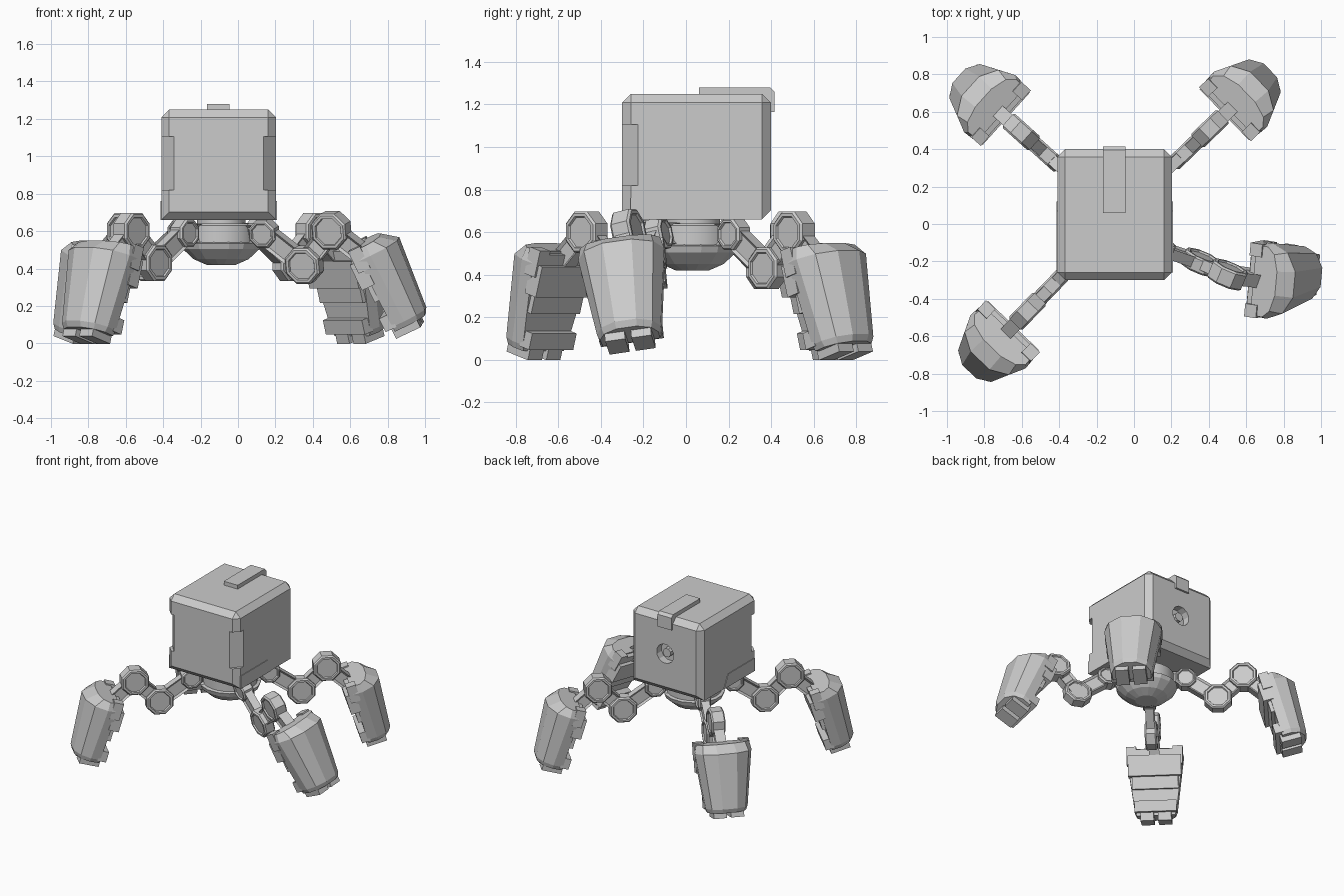
import bpy, bmesh, math
from mathutils import Matrix, Vector

if "Cube" in bpy.data.objects:
    bpy.data.objects.remove(bpy.data.objects["Cube"])

grey = bpy.data.materials.new("plain_grey")
grey.use_nodes = True
colour = (0.6, 0.6, 0.6, 1)
grey.diffuse_color = colour
grey.node_tree.nodes["Principled BSDF"].inputs["Base Color"].default_value = colour

HUB = Vector((-0.09, 0.03, 0))
MID = -0.1035


def finish(name, bm, matrix=Matrix()):
    bmesh.ops.recalc_face_normals(bm, faces=bm.faces)
    mesh = bpy.data.meshes.new(name)
    bm.to_mesh(mesh)
    bm.free()
    mesh.materials.append(grey)
    ob = bpy.data.objects.new(name, mesh)
    bpy.context.collection.objects.link(ob)
    ob.matrix_world = matrix
    return ob


def box(name, low, high, matrix=Matrix(), panels=0):
    low, high = Vector(low), Vector(high)
    bm = bmesh.new()
    bmesh.ops.create_cube(bm, size=1)
    for v in bm.verts:
        v.co = (low + high) / 2 + v.co * (high - low)
    if panels:
        bm.normal_update()
        sides = [f for f in bm.faces if abs(f.normal.x) > 0.9]
        bmesh.ops.inset_individual(bm, faces=sides, thickness=panels, depth=-0.012)
    return finish(name, bm, matrix)


def loft(name, rings, matrix=Matrix()):
    bm = bmesh.new()
    loops = [[bm.verts.new(p) for p in ring] for ring in rings]
    for a, b in zip(loops, loops[1:]):
        for i in range(len(a)):
            j = (i + 1) % len(a)
            bm.faces.new((a[i], a[j], b[j], b[i]))
    bm.faces.new(loops[0])
    bm.faces.new(loops[-1])
    return finish(name, bm, matrix)


def turned(name, profile, sides, matrix=Matrix()):
    rings = [[(r * math.cos(a), r * math.sin(a), z)
              for a in [math.tau * (i + 0.5) / sides for i in range(sides)]] for r, z in profile]
    return loft(name, rings, matrix)


def smooth(ob):
    bpy.ops.object.select_all(action='DESELECT')
    ob.select_set(True)
    bpy.context.view_layer.objects.active = ob
    bpy.ops.object.shade_smooth_by_angle(angle=math.radians(30))


def frame(origin, along, side):
    y = along.normalized()
    x = (side - y * side.dot(y)).normalized()
    m = Matrix((x, y, x.cross(y))).transposed().to_4x4()
    m.translation = origin
    return m


def link(name, a, b, side, width, height):
    box(name, (-width / 2, 0, -height / 2), (width / 2, (b - a).length, height / 2),
        frame(a, b - a, side), panels=0.02)


def joint(name, centre, side, radius, width):
    # octagonal pivot with a dished cap on both ends
    h, rim, dish = width / 2, radius * 0.76, 0.01
    profile = [(rim - 0.005, dish - h), (rim, -h), (radius - 0.01, -h), (radius, 0.01 - h),
               (radius, h - 0.01), (radius - 0.01, h), (rim, h), (rim - 0.005, h - dish)]
    along = Vector((0, 0, 1)).cross(side)
    turned(name, profile, 8, frame(centre, along, side) @ Matrix.Rotation(math.pi / 2, 4, 'Y'))


def foot(name, m):
    # tapered shell, faceted outward and flat toward the body
    half = [(0.20, -0.07), (0.205, 0.0), (0.165, 0.09), (0.07, 0.145)]
    outline = half + [(-x, y) for x, y in reversed(half)]
    rings = []
    for z, sx, sy in ((0, 0.93, 0.45), (-0.06, 1, 1), (-0.46, 0.74, 0.78), (-0.49, 0.68, 0.66)):
        rings.append([(x * sx, y * sy if y > 0 else y, z) for x, y in outline])
    loft(name + "_shell", rings, m)
    # stepped plates on the inner side
    box(name + "_upper_plate", (-0.19, -0.125, -0.21), (0.19, -0.05, -0.06), m)
    box(name + "_top_plate", (-0.13, -0.10, -0.08), (0.13, 0.0, -0.01), m)
    box(name + "_middle_plate", (-0.165, -0.095, -0.30), (0.165, -0.05, -0.2), m)
    box(name + "_lower_plate", (-0.15, -0.115, -0.47), (0.15, -0.05, -0.39), m)
    for s, label in ((-1, "a"), (1, "b")):
        x0, x1 = sorted((s * 0.015, s * 0.11))
        box(name + "_toe_" + label, (x0, -0.085, -0.53), (x1, 0.06, -0.46), m)
        x0, x1 = sorted((s * 0.13, s * 0.20))
        box(name + "_tab_" + label, (x0, -0.10, -0.12), (x1, -0.03, 0.01), m)


def leg(name, hip, knee, ankle, side, foot_matrix):
    root = HUB + Vector((0, 0, 0.585))
    link(name + "_hip_link", root, hip, side, 0.065, 0.10)
    link(name + "_thigh", hip, knee, side, 0.06, 0.11)
    link(name + "_shin", knee, ankle, side, 0.06, 0.11)
    joint(name + "_hip", hip, side, 0.08, 0.09)
    joint(name + "_knee", knee, side, 0.105, 0.085)
    joint(name + "_ankle", ankle, side, 0.105, 0.10)
    link(name + "_foot_link", ankle, foot_matrix @ Vector((0, -0.04, -0.1)), side, 0.075, 0.10)
    foot(name + "_foot", foot_matrix)


def foot_frame(origin, azimuth, tilt, roll=0):
    return (Matrix.Translation(origin) @ Matrix.Rotation(math.radians(azimuth - 90), 4, 'Z')
            @ Matrix.Rotation(math.radians(tilt), 4, 'X')
            @ Matrix.Rotation(math.radians(roll), 4, 'Y'))


# three evenly posed legs
for name, azimuth in (("back_right_leg", 138), ("back_left_leg", 44), ("front_right_leg", 226)):
    a = math.radians(azimuth)
    out = Vector((math.cos(a), math.sin(a), 0))

    def at(r, z):
        return HUB + out * r + Vector((0, 0, z))

    leg(name, at(0.28, 0.59), at(0.51, 0.43), at(0.69, 0.60),
        out.cross(Vector((0, 0, 1))), foot_frame(at(0.90, 0.53), azimuth, 16.5))

# one leg swung forward with a twist
leg("front_left_leg", Vector((0.14, -0.13, 0.59)), Vector((0.355, -0.205, 0.42)),
    Vector((0.50, -0.27, 0.605)), Vector((-0.38, -0.90, -0.22)),
    foot_frame((0.70, -0.31, 0.55), -9, 25, 9))

# hub under the body
hub = Matrix.Translation(HUB)
turned("hub_dome", [(0.08, 0.42), (0.15, 0.45), (0.21, 0.505), (0.22, 0.535), (0.15, 0.55)], 16, hub)
smooth(turned("hub_ring", [(0.18, 0.53), (0.195, 0.54), (0.195, 0.63), (0.18, 0.64)], 24, hub))
smooth(turned("neck", [(0.13, 0.62), (0.13, 0.69)], 24, hub))

# body: chamfered block, with its lower side edges left square
bm = bmesh.new()
bmesh.ops.create_cube(bm, size=1)
for v in bm.verts:
    v.co = Vector((MID, 0.05, 0.955)) + v.co * Vector((0.613, 0.70, 0.59))
chamfered = []
for e in bm.edges:
    a, b = (v.co for v in e.verts)
    if not (abs(a.y - b.y) > 0.1 and a.z < 0.9):
        chamfered.append(e)
bmesh.ops.bevel(bm, geom=chamfered, offset=0.042, segments=1, affect='EDGES')
body = finish("body", bm)

# cut the round back socket and the notches in the two front corners
socket_place = Matrix.Translation((-0.10, 0.40, 0.96)) @ Matrix.Rotation(-math.pi / 2, 4, 'X')
cutters = [turned("socket_cutter", [(0.075, -0.06), (0.075, 0.05)], 12, socket_place)]
for s in (-1, 1):
    corner = ((MID + s * 0.235, -0.305), (MID + s * 0.315, -0.215), (MID + s * 0.4, -0.4))
    cutters.append(loft("corner_cutter", [[(x, y, z) for x, y in corner] for z in (0.82, 1.105)]))
for cutter in cutters:
    cutter.hide_render = True
    cut = body.modifiers.new("cut", 'BOOLEAN')
    cut.operation, cut.object, cut.solver = 'DIFFERENCE', cutter, 'EXACT'
    bpy.context.view_layer.objects.active = body
    bpy.ops.object.modifier_apply(modifier=cut.name)
    bpy.data.objects.remove(cutter)
turned("socket_pin", [(0.035, -0.07), (0.035, -0.02)], 8, socket_place)

# strap folded over the back edge
fold = ((0.06, 1.24), (0.06, 1.28), (0.395, 1.28), (0.415, 1.26),
        (0.415, 1.165), (0.37, 1.165), (0.37, 1.24))
loft("strap", [[(x, y, z) for y, z in fold] for x in (-0.165, -0.045)])

# thin skirts low on both sides
skirt = ((-0.26, 0.66), (0.12, 0.66), (0.07, 0.76), (-0.26, 0.76))
for s, label in ((-1, "right"), (1, "left")):
    loft(label + "_skirt", [[(MID + s * d, y, z) for y, z in skirt] for d in (0.29, 0.311)])
